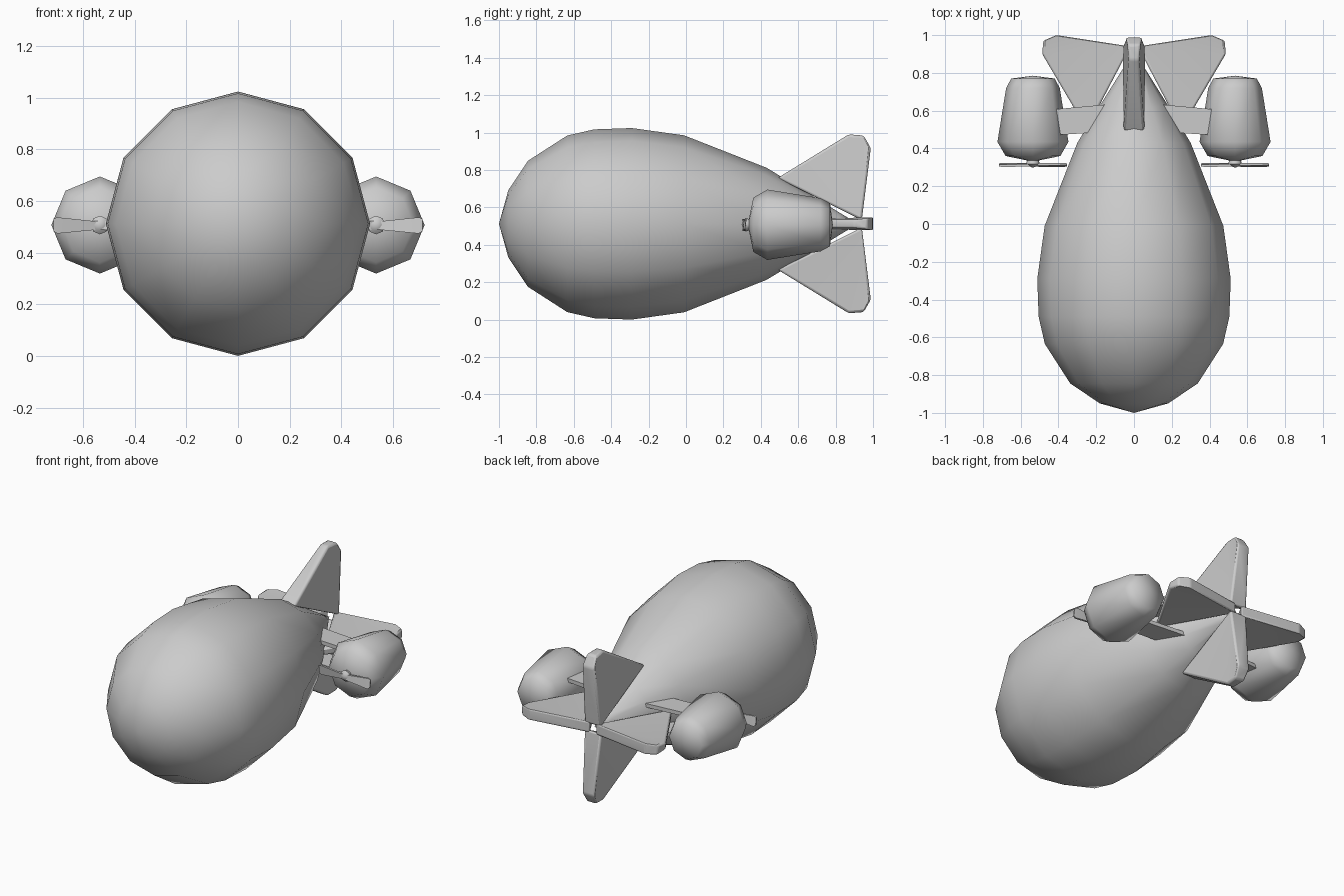
import bpy, bmesh
from math import pi, sin, cos, radians
from mathutils import Vector

if "Cube" in bpy.data.objects:
    bpy.data.objects.remove(bpy.data.objects["Cube"])

ZC = 0.512  # height of the hull axis


def finish(name, bm, angle=60, bevel=0):
    bmesh.ops.recalc_face_normals(bm, faces=bm.faces[:])
    me = bpy.data.meshes.new(name)
    bm.to_mesh(me)
    bm.free()
    for p in me.polygons:
        p.use_smooth = True
    me.set_sharp_from_angle(angle=radians(angle))
    ob = bpy.data.objects.new(name, me)
    bpy.context.collection.objects.link(ob)
    if bevel:
        m = ob.modifiers.new("soft_edges", 'BEVEL')
        m.width = bevel
        m.segments = 2
        m.limit_method = 'ANGLE'
    return ob


def lathe(name, profile, sides, x, z):
    """Revolve (y, radius) points about an axis parallel to y."""
    bm = bmesh.new()
    rings = []
    for y, r in profile:
        if r == 0:
            rings.append([bm.verts.new((x, y, z))] * sides)
        else:
            rings.append([bm.verts.new((x + r * sin(2 * pi * i / sides), y,
                                        z + r * cos(2 * pi * i / sides)))
                          for i in range(sides)])
    for a, b in zip(rings, rings[1:]):
        for i in range(sides):
            j = (i + 1) % sides
            vs = list(dict.fromkeys([a[i], a[j], b[j], b[i]]))
            bm.faces.new(vs)
    return finish(name, bm)


def plate(name, points, place, bevel=0, angle=45):
    """Slab from (a, b, half thickness) points mapped by place(a, b, t)."""
    bm = bmesh.new()
    top = [bm.verts.new(place(a, b, t)) for a, b, t in points]
    bot = [bm.verts.new(place(a, b, -t)) for a, b, t in points]
    bm.faces.new(top)
    bm.faces.new(bot[::-1])
    n = len(points)
    for i in range(n):
        j = (i + 1) % n
        bm.faces.new((top[i], bot[i], bot[j], top[j]))
    bmesh.ops.triangulate(bm, faces=[f for f in bm.faces if len(f.verts) > 4])
    return finish(name, bm, angle, bevel)


# Hull
lathe("hull", [(-1, 0), (-0.95, 0.18), (-0.845, 0.337), (-0.635, 0.472),
               (-0.49, 0.505), (-0.29, 0.512), (-0.01, 0.473), (0.43, 0.3),
               (0.62, 0.185), (0.82, 0.06), (0.92, 0)], 12, 0, ZC)

# Tail fins as (y, distance from axis, half thickness)
upright = [(0.49, 0.245, 0.056), (0.87, 0.478, 0.028), (0.95, 0.472, 0.034),
           (0.988, 0.405, 0.042), (0.94, 0.02, 0.06)]
level = [(0.50, 0.25, 0.022), (0.90, 0.486, 0.022), (0.97, 0.48, 0.03),
         (1.0, 0.41, 0.034), (0.94, 0.02, 0.034)]
for s, v, h in ((1, "upper", "right"), (-1, "lower", "left")):
    plate(v + "_fin", upright, lambda y, r, t: (t, y, ZC + s * (r - 0.0)), 0.012)
    plate(h + "_fin", level, lambda y, r, t: (s * r, y, ZC + t), 0.01)

# Engines, struts and propellers on both sides
ZE = 0.507
for s, side in ((1, "right"), (-1, "left")):
    xe = 0.535 * s
    lathe(side + "_engine", [(0.33, 0), (0.36, 0.145), (0.435, 0.188),
                             (0.72, 0.142), (0.77, 0.115), (0.785, 0)], 8, xe, ZE)
    for dz, pos in ((0.075, "upper"), (-0.075, "lower")):
        plate(f"{side}_{pos}_strut",
              [(0.12, 0.49, 0.012), (0.5, 0.465, 0.012),
               (0.5, 0.60, 0.012), (0.12, 0.635, 0.012)],
              lambda x, y, t: (s * x, y, ZE + dz + t))
    lathe(side + "_propeller_hub", [(0.298, 0), (0.306, 0.022), (0.318, 0.036),
                                    (0.34, 0.03)], 8, xe, ZE)
    for d, end in ((1, "outer"), (-1, "inner")):
        plate(f"{side}_{end}_blade",
              [(0.0, -0.016, 0.006), (0.03, -0.02, 0.007), (0.165, -0.033, 0.006),
               (0.18, -0.024, 0.004), (0.18, 0.024, 0.004), (0.165, 0.03, 0.006),
               (0.03, 0.016, 0.007), (0.0, 0.016, 0.006)],
              lambda x, z, t: (xe + d * x, 0.313 + t + 0.15 * d * z, ZE + z))
